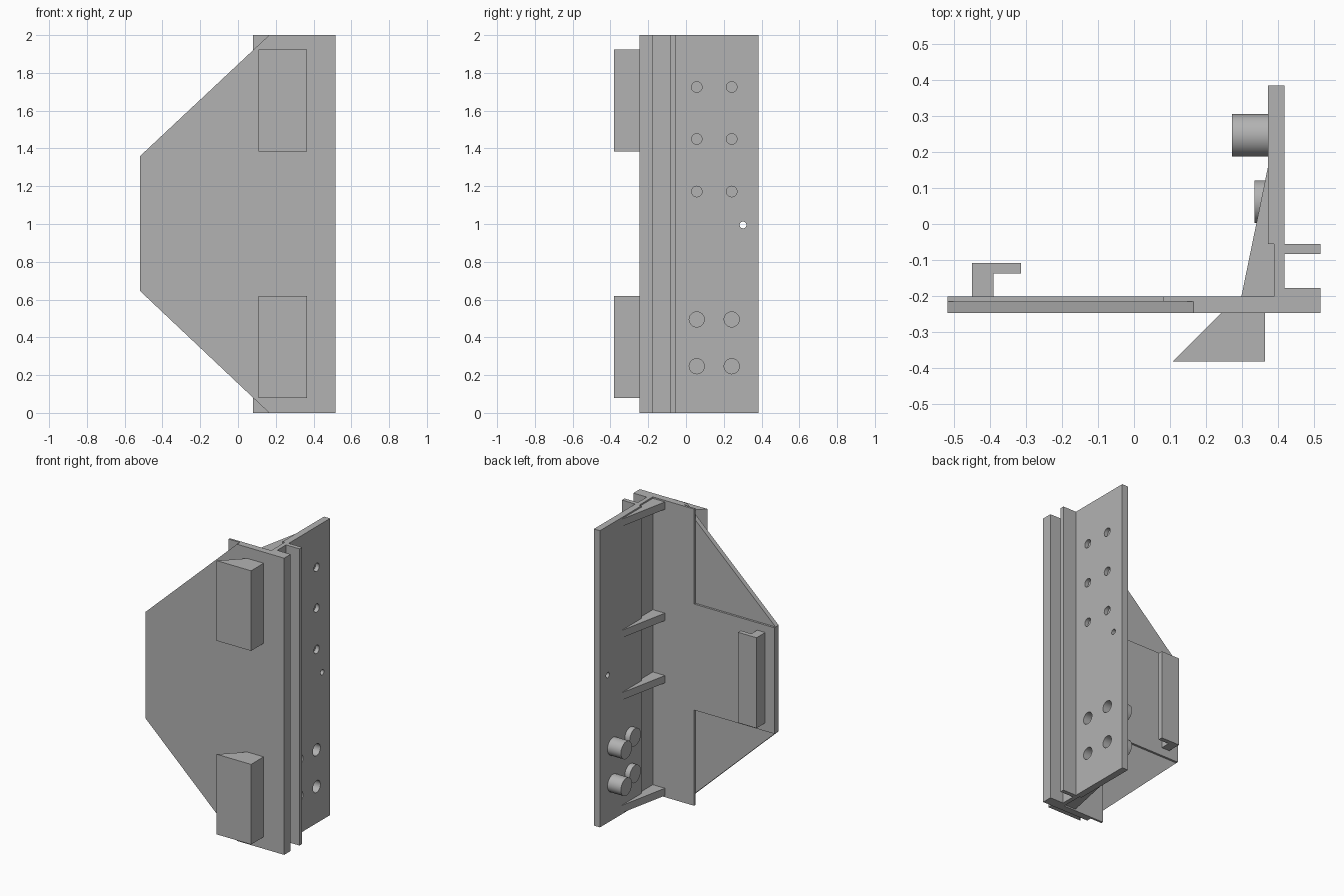
import bpy, bmesh, math
from mathutils import Matrix, Vector

if "Cube" in bpy.data.objects:
    bpy.data.objects.remove(bpy.data.objects["Cube"])

grey = bpy.data.materials.new("plain grey")
grey.diffuse_color = (0.45, 0.45, 0.45, 1)
grey.use_nodes = True
grey.node_tree.nodes["Principled BSDF"].inputs["Base Color"].default_value = grey.diffuse_color


def make(name, bm):
    bmesh.ops.recalc_face_normals(bm, faces=bm.faces)
    me = bpy.data.meshes.new(name)
    bm.to_mesh(me)
    bm.free()
    me.materials.append(grey)
    ob = bpy.data.objects.new(name, me)
    bpy.context.collection.objects.link(ob)
    return ob


def prism(name, pts, axis, lo, hi):
    """Extrude an (x, y) profile along z, or an (x, z) profile along y."""
    bm = bmesh.new()
    place = (lambda a, b: (a, b, lo)) if axis == 'Z' else (lambda a, b: (a, lo, b))
    face = bm.faces.new([bm.verts.new(place(a, b)) for a, b in pts])
    out = bmesh.ops.extrude_face_region(bm, geom=[face])
    d = Vector((0, 0, hi - lo)) if axis == 'Z' else Vector((0, hi - lo, 0))
    bmesh.ops.translate(bm, verts=[v for v in out['geom'] if isinstance(v, bmesh.types.BMVert)], vec=d)
    return make(name, bm)


def rod(name, x0, x1, y, z, r):
    """Cylinder lying along x."""
    bm = bmesh.new()
    m = Matrix.Translation(((x0 + x1) / 2, y, z)) @ Matrix.Rotation(math.pi / 2, 4, 'Y')
    bmesh.ops.create_cone(bm, cap_ends=True, segments=40, radius1=r, radius2=r, depth=x1 - x0, matrix=m)
    return make(name, bm)


def smooth(ob):
    bpy.ops.object.select_all(action='DESELECT')
    ob.select_set(True)
    bpy.context.view_layer.objects.active = ob
    bpy.ops.object.shade_smooth_by_angle(angle=math.radians(30))


def cut(ob, cutters):
    for c in cutters:
        mod = ob.modifiers.new("hole", 'BOOLEAN')
        mod.operation, mod.solver, mod.object = 'DIFFERENCE', 'EXACT', c
        bpy.context.view_layer.objects.active = ob
        bpy.ops.object.modifier_apply(modifier=mod.name)
        bpy.data.objects.remove(c)
    smooth(ob)


# Tapered front plate with its thicker middle
prism("front_plate", [(-0.518, 0.645), (0.165, 0), (0.517, 0), (0.517, 2), (0.165, 2), (-0.518, 1.36)],
      'Y', -0.247, -0.215)
prism("plate_middle", [(-0.518, 0.645), (0.08, 0.645), (0.08, 1.36), (-0.518, 1.36)], 'Y', -0.215, -0.201)

# Upright post: back strip, side wall and the groove flanges in one section
post = prism("post", [(0.08, -0.215), (0.517, -0.215), (0.517, -0.178), (0.417, -0.178),
                      (0.417, -0.083), (0.517, -0.083), (0.517, -0.055), (0.417, -0.055),
                      (0.417, 0.385), (0.372, 0.385), (0.372, -0.055), (0.388, -0.055),
                      (0.388, -0.201), (0.08, -0.201)], 'Z', 0, 2)

# Screw holes: blind small ones, deep ones running into the bosses, one through hole
rows, big_rows = (1.725, 1.45, 1.172), (0.495, 0.247)
cols = (0.057, 0.242)
holes = [rod("cutter", 0.39, 0.45, y, z, 0.028) for y in cols for z in rows]
holes += [rod("cutter", 0.36, 0.45, y, z, 0.04) for y in cols for z in big_rows]
holes.append(rod("cutter", 0.33, 0.45, 0.302, 0.995, 0.018))
cut(post, holes)

# Bosses behind the large holes
for y, x0 in ((0.062, 0.335), (0.246, 0.272)):
    for z in big_rows:
        boss = rod("boss", x0, 0.372, y, z, 0.059)
        cut(boss, [rod("cutter", x0 + 0.02, 0.40, cols[0] if y < 0.1 else cols[1], z, 0.04)])

# Stiffening ribs in the inner corner
for z in (0.01, 0.77, 1.19, 1.94):
    prism("rib", [(0.298, -0.201), (0.388, -0.201), (0.388, -0.055), (0.372, -0.055), (0.372, 0.16)],
          'Z', z, z + 0.05)

# Wedge blocks on the front
for z in (0.08, 1.385):
    prism("front_block", [(0.108, -0.381), (0.364, -0.381), (0.364, -0.247), (0.242, -0.247)], 'Z', z, z + 0.54)

# Hooked catch on the back
prism("catch", [(-0.45, -0.201), (-0.39, -0.201), (-0.39, -0.138), (-0.313, -0.138),
                (-0.313, -0.108), (-0.45, -0.108)], 'Z', 0.70, 1.31)
